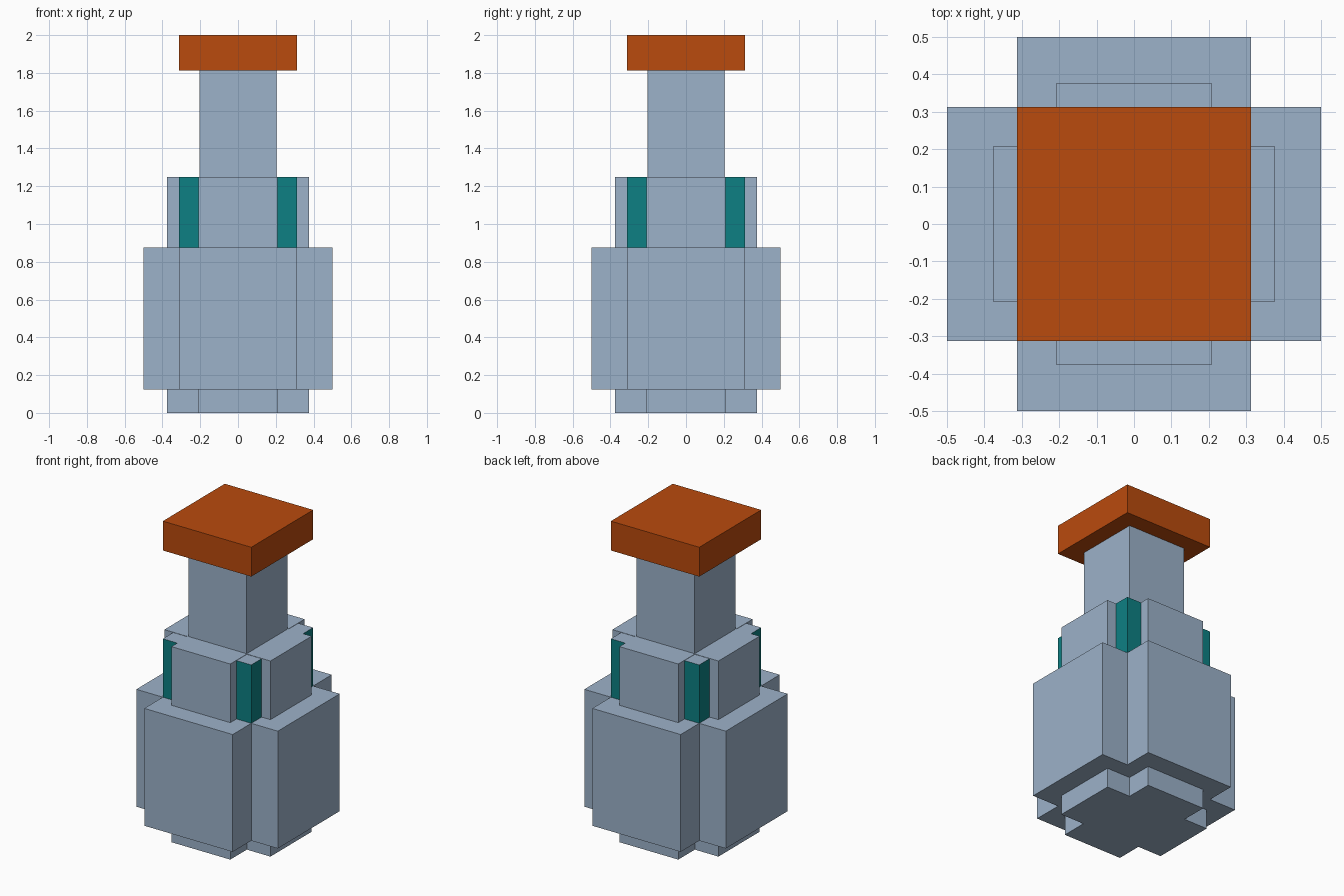
import bpy
import bmesh

old = bpy.data.objects.get("Cube")
if old:
    bpy.data.objects.remove(old, do_unlink=True)


def material(name, rgb):
    m = bpy.data.materials.new(name)
    m.use_nodes = True
    m.diffuse_color = (*rgb, 1)
    m.node_tree.nodes["Principled BSDF"].inputs["Base Color"].default_value = (*rgb, 1)
    return m


glass = material("pale blue glass", (0.335, 0.445, 0.585))
liquid = material("teal liquid", (0.004, 0.216, 0.227))
cork = material("orange cork", (0.49, 0.069, 0.004))


def prism(name, outline, z0, z1, *mats):
    """Extrude a flat outline from z0 up to z1."""
    bm = bmesh.new()
    base = bm.faces.new([bm.verts.new((x, y, z0)) for x, y in outline])
    top = bmesh.ops.extrude_face_region(bm, geom=[base], use_keep_orig=True)["geom"]
    bmesh.ops.translate(bm, vec=(0, 0, z1 - z0),
                        verts=[v for v in top if isinstance(v, bmesh.types.BMVert)])
    bmesh.ops.recalc_face_normals(bm, faces=bm.faces[:])
    mesh = bpy.data.meshes.new(name)
    bm.to_mesh(mesh)
    bm.free()
    for m in mats:
        mesh.materials.append(m)
    ob = bpy.data.objects.new(name, mesh)
    bpy.context.collection.objects.link(ob)
    return ob


def square(h):
    return [(-h, -h), (h, -h), (h, h), (-h, h)]


def cross(reach, half):
    """Plus-shaped outline: one corner turned four times."""
    pts, corner = [], [(reach, -half), (reach, half), (half, half)]
    for _ in range(4):
        pts += corner
        corner = [(-y, x) for x, y in corner]
    return pts


# Glass bottle, from the foot up
prism("bottle_foot", cross(0.375, 0.208), 0, 0.125, glass)
prism("bottle_body", cross(0.5, 0.3125), 0.125, 0.875, glass)
prism("bottle_shoulder", cross(0.375, 0.208), 0.875, 1.25, glass)
prism("bottle_neck", square(0.205), 1.25, 1.8125, glass)

# Liquid showing at the shoulder corners, with a glass lid
corners = prism("shoulder_liquid", square(0.3125), 0.875, 1.248, liquid, glass)
for p in corners.data.polygons:
    p.material_index = 1 if p.normal.z > 0.5 else 0

# Stopper
prism("cork_stopper", square(0.3125), 1.8125, 2.0, cork)
